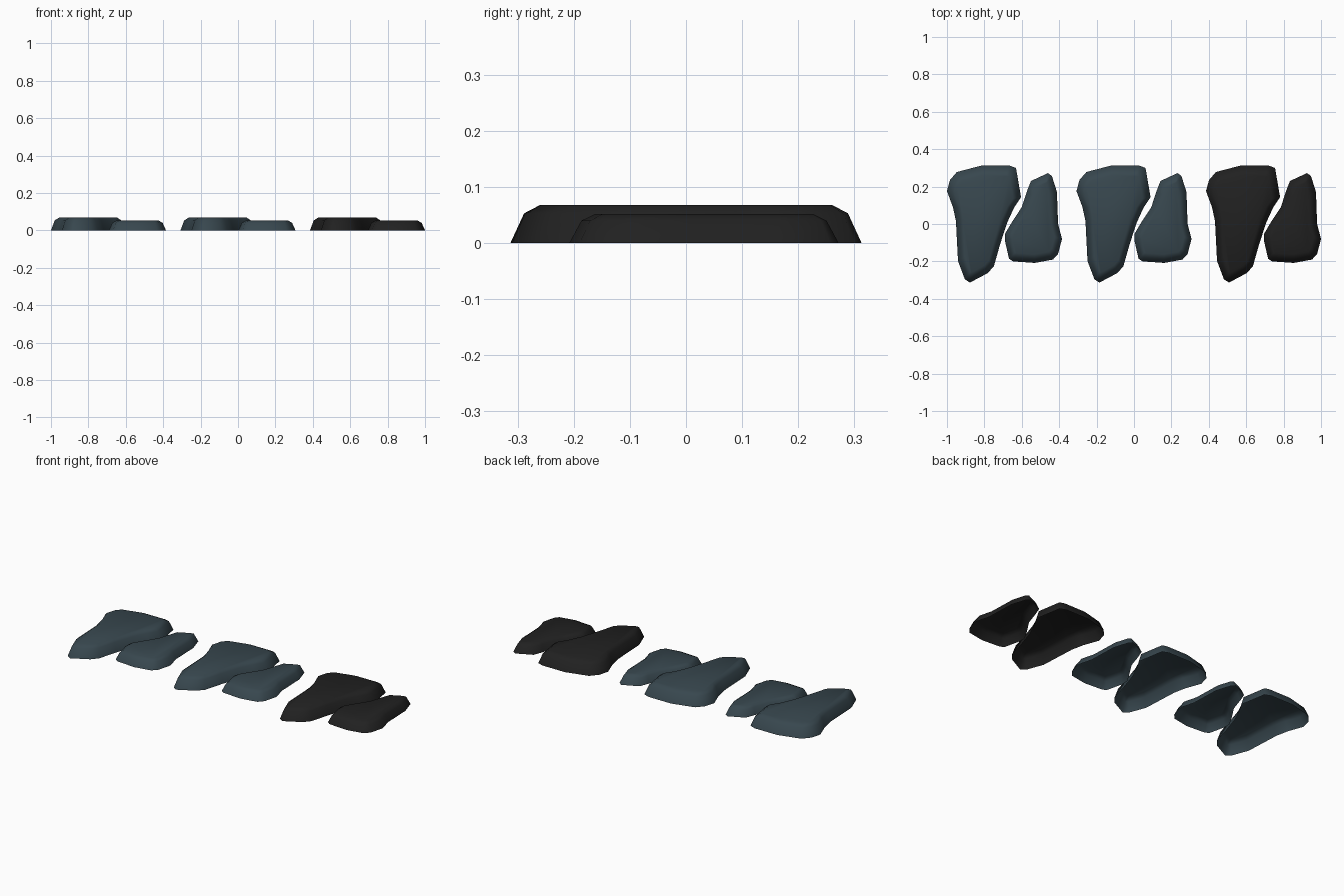
import bpy
from mathutils import Vector

if "Cube" in bpy.data.objects:
    bpy.data.objects.remove(bpy.data.objects["Cube"])


def material(name, rgb):
    m = bpy.data.materials.new(name)
    m.diffuse_color = (*rgb, 1)
    m.use_nodes = True
    m.node_tree.nodes["Principled BSDF"].inputs["Base Color"].default_value = m.diffuse_color
    return m


slate = material("slate_blue_grey", (0.039, 0.063, 0.077))
black = material("charcoal_black", (0.0152, 0.0152, 0.0152))

# Footprints of the two stones, counter-clockwise
LARGE = [(-1.0, .176), (-.968, .09), (-.952, .016), (-.941, -.198), (-.904, -.296),
         (-.877, -.313), (-.781, -.262), (-.749, -.225), (-.717, -.112), (-.679, .005),
         (-.642, .086), (-.604, .144), (-.631, .30), (-.668, .313), (-.813, .313),
         (-.947, .278), (-.984, .235)]
SMALL = [(-.69, -.053), (-.69, -.09), (-.668, -.186), (-.647, -.2), (-.53, -.208),
         (-.433, -.19), (-.406, -.16), (-.385, -.08), (-.406, 0), (-.412, .171),
         (-.439, .257), (-.46, .272), (-.551, .23), (-.572, .176), (-.6, .09),
         (-.652, .011)]


def ring(outline, scale, inset):
    """Outline shrunk toward its centre and pulled inward along its normals."""
    pts = [Vector(p) for p in outline]
    n = len(pts)
    c = Vector([(min(p[k] for p in pts) + max(p[k] for p in pts)) / 2 for k in (0, 1)])
    out = []
    for i, p in enumerate(pts):
        a = (p - pts[i - 1]).normalized()
        b = (pts[(i + 1) % n] - p).normalized()
        t = (a + b).normalized()
        out.append(c + (p - c) * scale + Vector((-t.y, t.x)) * inset)
    return out


def stone(name, outline, height, shoulder, dx, mat):
    """Open-bottomed slab: sloped wall, chamfered shoulder, flat top."""
    n = len(outline)
    levels = [(1, 0, 0), (.96, .012, shoulder), (.91, .025, height)]
    verts = [(p.x + dx, p.y, z) for s, d, z in levels for p in ring(outline, s, d)]
    faces = [(r * n + i, r * n + (i + 1) % n, (r + 1) * n + (i + 1) % n, (r + 1) * n + i)
             for r in range(2) for i in range(n)]
    faces.append(tuple(range(2 * n, 3 * n)))
    me = bpy.data.meshes.new(name)
    me.from_pydata(verts, [], faces)
    me.materials.append(mat)
    me.shade_smooth()
    ob = bpy.data.objects.new(name, me)
    bpy.context.collection.objects.link(ob)


# Three repeated pairs in a row, the last one black
for k, mat in enumerate((slate, slate, black)):
    dx = k * .6925
    stone(f"large_stone_{k + 1}", LARGE, .068, .053, dx, mat)
    stone(f"small_stone_{k + 1}", SMALL, .052, .040, dx, mat)
